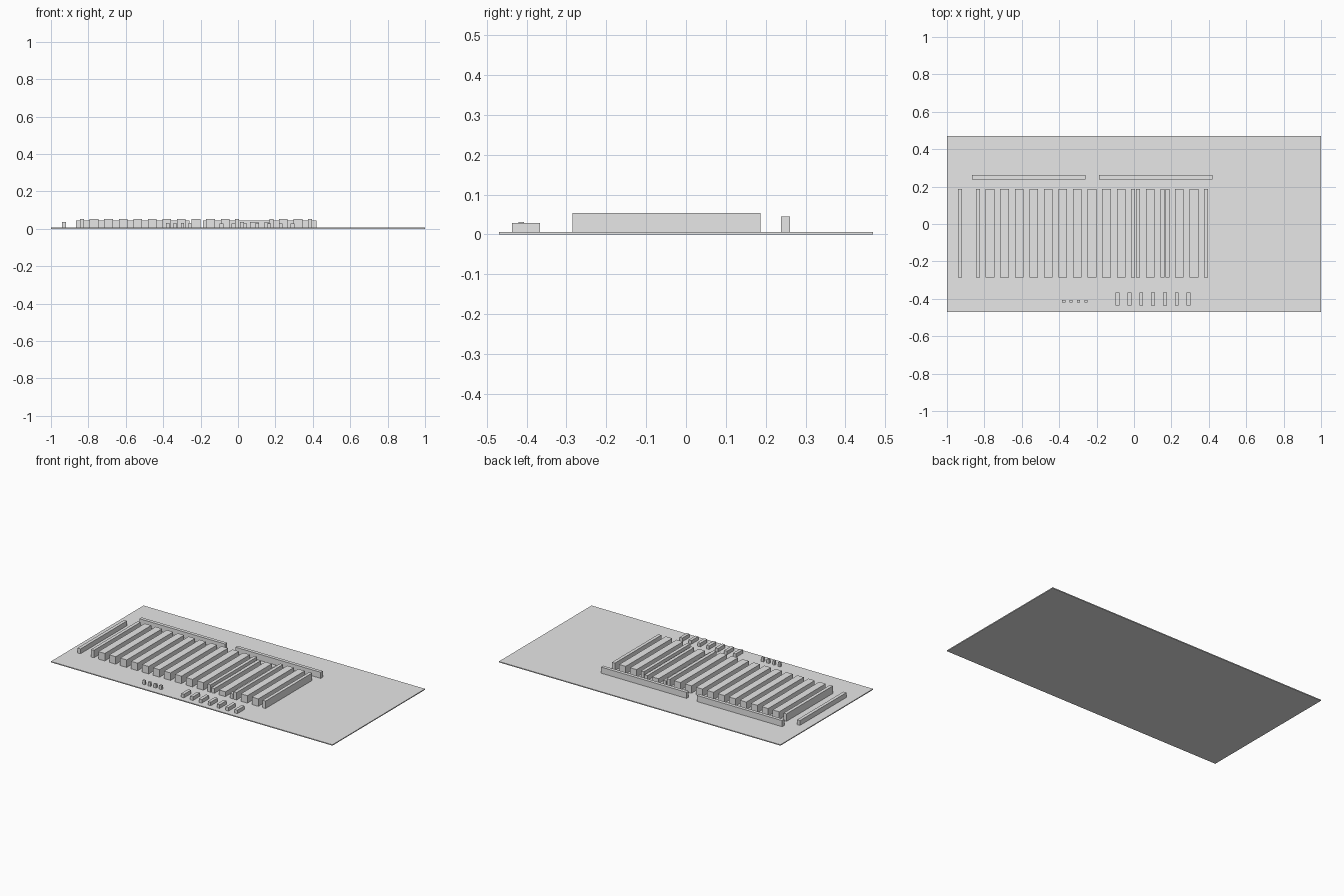
import bpy

cube = bpy.data.objects.get("Cube")
if cube:
    bpy.data.objects.remove(cube, do_unlink=True)

grey = bpy.data.materials.new("light_grey")
grey.use_nodes = True
grey.diffuse_color = (0.8, 0.8, 0.8, 1)
grey.node_tree.nodes["Principled BSDF"].inputs["Base Color"].default_value = (0.8, 0.8, 0.8, 1)

FLOOR = 0.006


def box(name, x, width, y0, y1, top, bottom=FLOOR):
    """Box centred on x, spanning y0 to y1 and bottom to top."""
    bpy.ops.mesh.primitive_cube_add(size=1, location=(x, (y0 + y1) / 2, (bottom + top) / 2))
    ob = bpy.context.object
    ob.name = name
    ob.scale = (width, y1 - y0, top - bottom)
    bpy.ops.object.transform_apply(location=False, rotation=False, scale=True)
    ob.data.materials.append(grey)


# Ground slab
box("ground_slab", 0, 2, -0.47, 0.47, FLOOR, 0)

# Long wide racks on an even pitch, with gaps for the narrow pairs
FRONT, BACK = -0.285, 0.187
TALL, LOW = 0.054, 0.037
for i in range(15):
    if i not in (10, 12):
        box("wide_rack", -0.77 + 0.0779 * i, 0.046, FRONT, BACK, LOW if i == 11 else TALL)

# Narrow racks
for x in (-0.834, -0.005, 0.179, 0.385):
    box("tall_narrow_rack", x, 0.021, FRONT, BACK, TALL)
for x in (-0.93, 0.021, 0.152):
    box("low_narrow_rack", x, 0.021, FRONT, BACK, LOW)

# Rear rows
for x in (-0.563, 0.117):
    box("rear_row", x, 0.607, 0.239, 0.261, 0.045)

# Small front units
for i in range(7):
    box("front_block", -0.088 + 0.0633 * i, 0.02, -0.437, -0.366, 0.029)
for i in range(4):
    box("front_post", -0.376 + 0.0397 * i, 0.017, -0.42, -0.407, 0.031)
